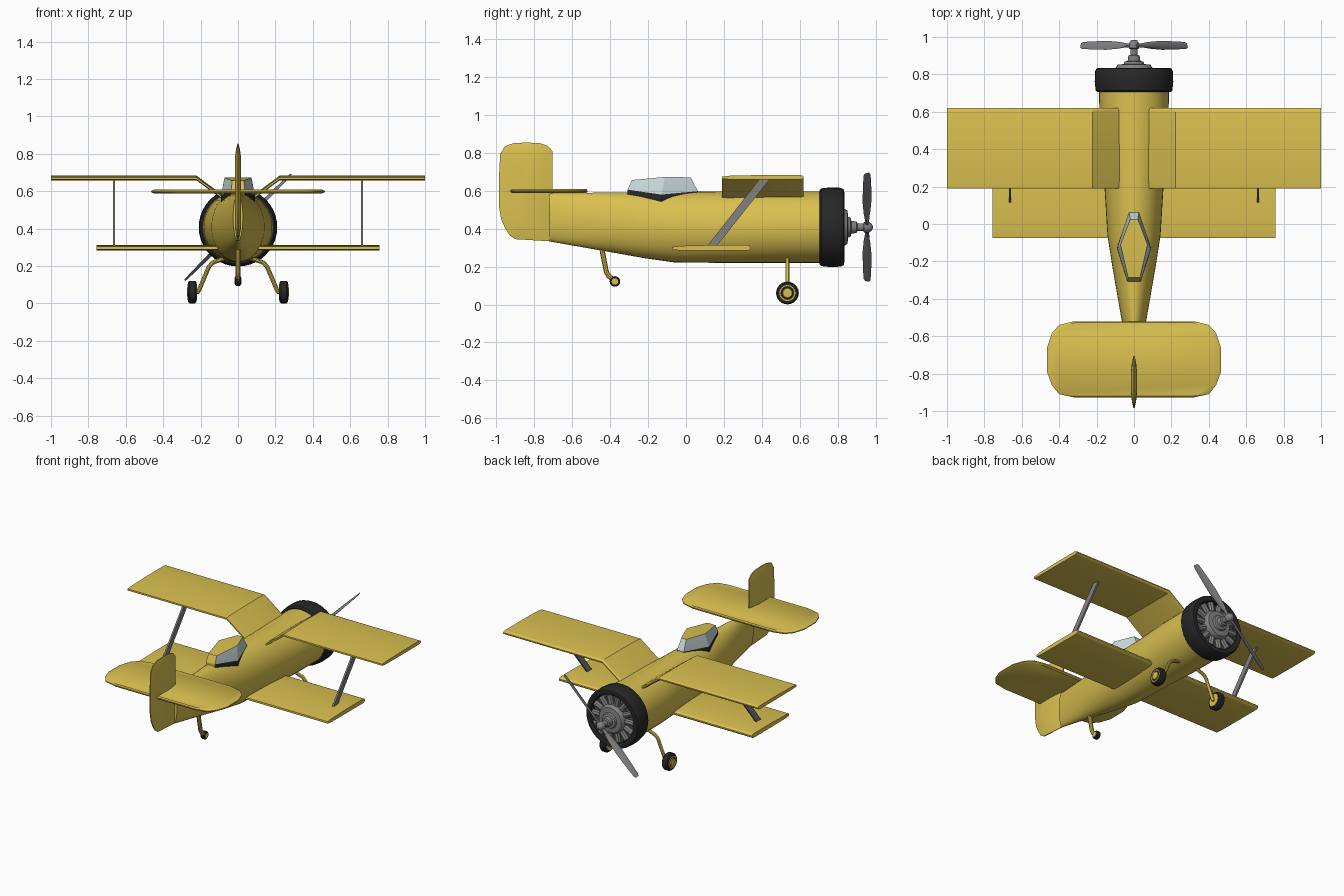
import bpy, bmesh, math
from mathutils import Vector

if "Cube" in bpy.data.objects:
    bpy.data.objects.remove(bpy.data.objects["Cube"])


def material(name, r, g, b):
    m = bpy.data.materials.new(name)
    m.diffuse_color = (r, g, b, 1)
    m.use_nodes = True
    m.node_tree.nodes["Principled BSDF"].inputs["Base Color"].default_value = m.diffuse_color
    return m


YELLOW = material("yellow_paint", 0.70, 0.53, 0.08)
BLACK = material("black_rubber", 0.02, 0.02, 0.021)
GREY = material("grey_metal", 0.22, 0.22, 0.225)
DARK = material("dark_engine_metal", 0.09, 0.09, 0.095)
GLASS = material("pale_glass", 0.60, 0.70, 0.71)


def finish(name, bm, mats, angle=35):
    bmesh.ops.recalc_face_normals(bm, faces=bm.faces)
    me = bpy.data.meshes.new(name)
    bm.to_mesh(me)
    bm.free()
    for m in mats:
        me.materials.append(m)
    ob = bpy.data.objects.new(name, me)
    bpy.context.collection.objects.link(ob)
    bpy.ops.object.select_all(action='DESELECT')
    ob.select_set(True)
    bpy.context.view_layer.objects.active = ob
    bpy.ops.object.shade_smooth_by_angle(angle=math.radians(angle))
    return ob


def loft(name, rings, mat, caps=True, angle=35):
    """Skin a list of equal-length closed rings."""
    bm = bmesh.new()
    vs = [[bm.verts.new(p) for p in ring] for ring in rings]
    n = len(rings[0])
    for a, b in zip(vs, vs[1:]):
        for i in range(n):
            j = (i + 1) % n
            bm.faces.new((a[i], a[j], b[j], b[i]))
    if caps:
        bm.faces.new(vs[0])
        bm.faces.new(vs[-1])
    return finish(name, bm, [mat], angle)


def circle(n):
    return [(math.cos(2 * math.pi * i / n), math.sin(2 * math.pi * i / n)) for i in range(n)]


def lathe(name, profile, mat, axis, centre, n=32, caps=True):
    """Turn (radius, distance) pairs round the x or y axis."""
    rings = []
    for r, d in profile:
        if axis == 'x':
            rings.append([(d, centre[0] + r * c, centre[1] + r * s) for c, s in circle(n)])
        else:
            rings.append([(centre[0] + r * c, d, centre[1] + r * s) for c, s in circle(n)])
    return loft(name, rings, mat, caps)


def tube(name, path, r, mat, n=10):
    pts = [Vector(p) for p in path]
    rings = []
    for i, p in enumerate(pts):
        t = (pts[min(i + 1, len(pts) - 1)] - pts[max(i - 1, 0)]).normalized()
        u = t.cross(Vector((0, 1, 0) if abs(t.y) < 0.9 else (1, 0, 0))).normalized()
        w = t.cross(u)
        rings.append([p + r * (c * u + s * w) for c, s in circle(n)])
    return loft(name, rings, mat)


# Fuselage: (y, half width, bottom, top)
stations = [(0.72, .187, .22, .597), (0.45, .183, .22, .597), (0.2, .158, .22, .597),
            (-0.06, .142, .222, .595), (-0.22, .117, .245, .593), (-0.4, .086, .277, .591),
            (-0.56, .058, .305, .589), (-0.72, .026, .333, .587)]
loft("fuselage", [[(hw * c, y, (b + t) / 2 + (t - b) / 2 * s) for c, s in circle(36)]
                  for y, hw, b, t in stations], YELLOW)

# Engine cowling ring and engine
CZ = 0.408
lathe("cowling", [(.15, .705), (.195, .705), (.205, .715), (.21, .76), (.208, .815), (.20, .832),
                  (.185, .835), (.168, .828), (.162, .79)], BLACK, 'y', (0, CZ), 40, caps=False)
lathe("engine_back_plate", [(.17, .775), (.17, .795)], DARK, 'y', (0, CZ), 36)
lathe("engine_hub", [(.1, .79), (.1, .833), (.092, .845), (.088, .852), (.055, .855), (.05, .868),
                     (.034, .872), (.03, .90), (.02, .904), (.02, .935), (.028, .94), (.028, .965),
                     (.018, .98), (.006, .985)], GREY, 'y', (0, CZ), 24)
for k in range(14):
    a = 2 * math.pi * k / 14
    d = Vector((math.cos(a), 0, math.sin(a)))
    c = Vector((0, .808, CZ))
    tube("engine_cylinder_%d" % (k + 1), [c + d * .09, c + d * .162], .021, GREY, 8)

# Propeller: two twisted blades on a diagonal
blade = [(.0, .010, .010, 40), (.05, .012, .010, 50), (.11, .020, .006, 62),
         (.20, .026, .004, 66), (.32, .023, .003, 70), (.39, .019, .002, 72), (.403, .012, .001, 72)]
for s, nm in ((1, "upper"), (-1, "lower")):
    rad = Vector((s, 0, s)).normalized()
    tan = Vector((-s, 0, s)).normalized()
    rings = []
    for r, hc, ht, pitch in blade:
        p = math.radians(pitch)
        u = tan * math.cos(p) + Vector((0, 1, 0)) * math.sin(p)
        w = tan * -math.sin(p) + Vector((0, 1, 0)) * math.cos(p)
        rings.append([Vector((0, .955, CZ)) + rad * r + u * hc * a + w * ht * b for a, b in circle(8)])
    loft("propeller_blade_" + nm, rings, GREY)

# Wings: same section (chord fraction from leading edge, height) lofted along x
section = [(0, -.3), (0, .3), (.015, .75), (.05, 1), (.5, 1), (.9, .7), (1, .3),
           (1, -.6), (.9, -.9), (.5, -1), (.05, -1), (.015, -.75)]


def wing(name, xs, front, back, half):
    loft(name, [[(x, front + (back - front) * u, z + half * w) for u, w in section]
                for x, z in xs], YELLOW)


for s, nm in ((1, "right"), (-1, "left")):
    wing("upper_wing_" + nm, [(s * .075, .562), (s * .222, .671), (s * 1.0, .671)], .62, .19, .0125)
    wing("lower_wing_" + nm, [(s * .06, .299), (s * .757, .299)], .34, -.075, .015)

    # Flat slanted wing strut
    prof = [(.105, .30), (.155, .30), (.445, .665), (.39, .665)]
    loft("wing_strut_" + nm, [[(s * (.663 + d), y, z) for y, z in prof] for d in (-.006, .006)], GREY)

    # Main landing gear
    tube("gear_leg_" + nm, [(s * .07, .535, .242), (s * .135, .535, .219), (s * .155, .535, .198),
                            (s * .207, .535, .075), (s * .214, .535, .062), (s * .235, .535, .062)],
         .0115, YELLOW)
    lathe("tyre_" + nm, [(.04, s * .222), (.053, s * .222), (.06, s * .231), (.06, s * .258),
                         (.053, s * .267), (.04, s * .267)], BLACK, 'x', (.535, .061), 24)
    lathe("wheel_hub_" + nm, [(.042, s * .219), (.042, s * .270), (.036, s * .270), (.034, s * .267),
                              (.026, s * .267), (.024, s * .272), (.006, s * .273)],
          YELLOW, 'x', (.535, .061), 24)

# Tail wheel with bent leg
tube("tail_wheel_leg", [(0, -.445, .30), (0, -.42, .172), (0, -.408, .152), (0, -.375, .125)], .014, YELLOW)
lathe("tail_tyre", [(.018, -.015), (.023, -.015), (.028, -.01), (.028, .01), (.023, .015), (.018, .015)],
      BLACK, 'x', (-.375, .122), 16)
lathe("tail_wheel_hub", [(.017, -.018), (.017, .018)], YELLOW, 'x', (-.375, .122), 16)

# Tailplane: chamfered plan outline, thinner at the rim
half = [(.32, -.52), (.40, -.54), (.44, -.585), (.465, -.66), (.465, -.79), (.44, -.86),
        (.40, -.91), (.32, -.927)]
plan = half + [(-x, y) for x, y in reversed(half)]


def plate(k, z):
    return [(x * k, -.7235 + (y + .7235) * k, z) for x, y in plan]


loft("tailplane", [plate(.97, .589), plate(1, .596), plate(1, .602), plate(.97, .609)], YELLOW)

# Fin and rudder: side outline, lens-shaped in plan
fin = [(-.705, .333), (-.705, .81), (-.73, .838), (-.77, .851), (-.84, .855), (-.91, .851),
       (-.955, .835), (-.98, .795), (-.985, .70), (-.985, .51), (-.975, .45), (-.955, .405),
       (-.93, .365), (-.90, .345)]


def fin_ring(k, x):
    return [(x, -.845 + (y + .845) * k, .595 + (z - .595) * (1 - (1 - k) * .5)) for y, z in fin]


loft("fin", [fin_ring(k, x) for k, x in ((.35, -.017), (.75, -.011), (1, -.003), (1, .003),
                                         (.75, .011), (.35, .017))], YELLOW)

# Canopy: dark sill, glass sides and windscreen, yellow roof and back
levels = [((.026, .062, .575), (.092, -.13, .53), (.035, -.308, .57)),
          ((.026, .062, .598), (.090, -.13, .580), (.035, -.308, .606)),
          ((.020, .025, .671), (.072, -.11, .673), (.032, -.285, .657))]
bm = bmesh.new()
rows = [[bm.verts.new(p) for p in list(lv) + [(-x, y, z) for x, y, z in reversed(lv)]] for lv in levels]
for lvl in range(2):
    for i in range(6):
        j = (i + 1) % 6
        f = bm.faces.new((rows[lvl][i], rows[lvl][j], rows[lvl + 1][j], rows[lvl + 1][i]))
        f.material_index = 0 if i == 2 else (1, 2)[lvl]
top = rows[2]
bm.faces.new((top[0], top[1], top[4], top[5]))
bm.faces.new((top[1], top[2], top[3], top[4]))
finish("canopy", bm, [YELLOW, BLACK, GLASS], 15)
